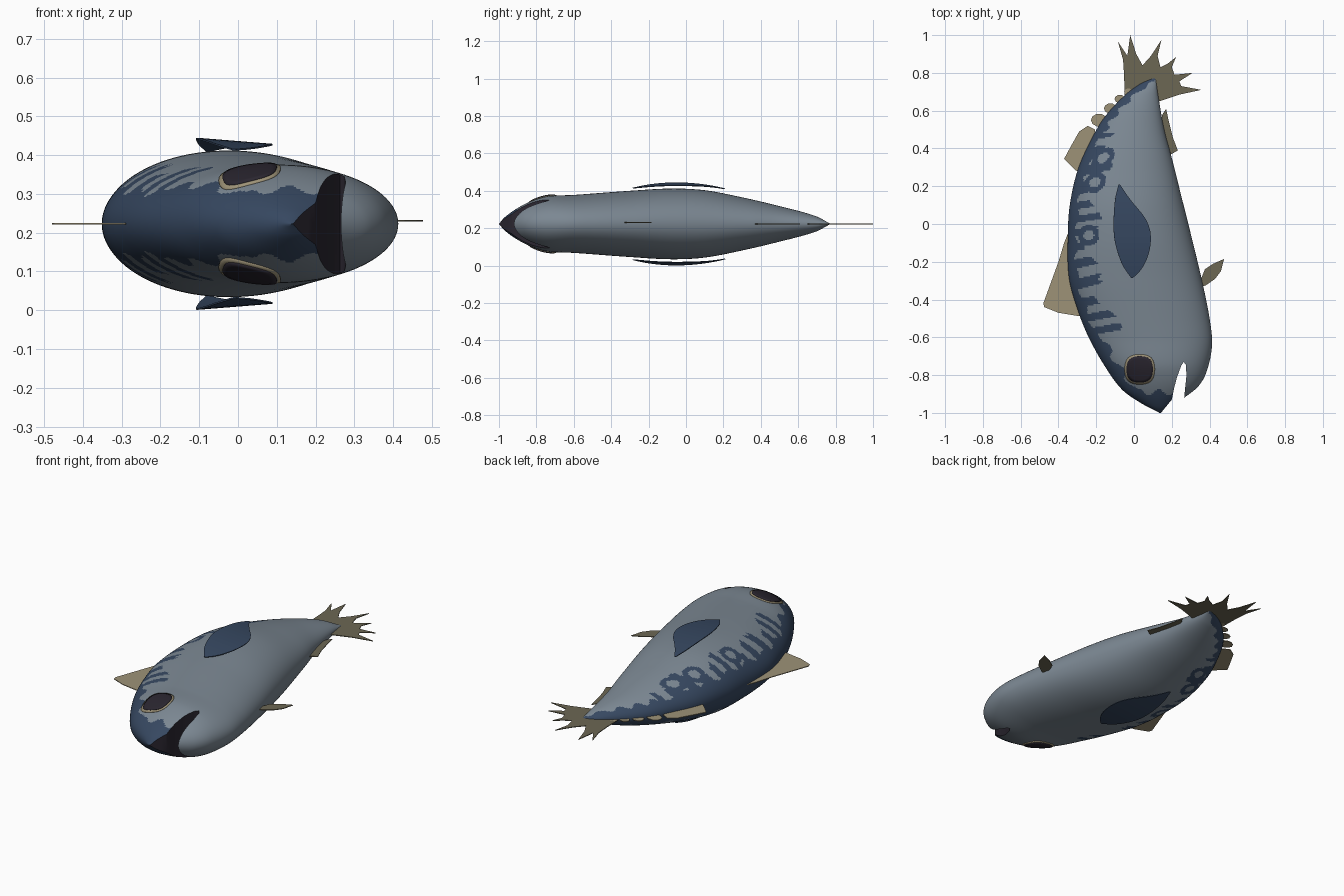
import bpy, bmesh, math

if "Cube" in bpy.data.objects:
    bpy.data.objects.remove(bpy.data.objects["Cube"])

ZC = 0.223  # mid-plane height of the fish lying on its side


def mat(name, r, g, b):
    m = bpy.data.materials.new(name)
    m.diffuse_color = (r, g, b, 1)
    m.use_nodes = True
    m.node_tree.nodes["Principled BSDF"].inputs["Base Color"].default_value = m.diffuse_color
    return m


GREY = mat("silver grey", .20, .245, .29)
NAVY = mat("navy back", .037, .064, .118)
DARK = mat("near black", .023, .019, .029)
TAN = mat("tan fin", .34, .29, .185)
OLIVE = mat("olive fin", .15, .135, .087)


def curve(pts):
    """Smooth cubic interpolation through (y, value) pairs."""
    n = len(pts)

    def slope(i):
        a, b = pts[max(i - 1, 0)], pts[min(i + 1, n - 1)]
        return (b[1] - a[1]) / (b[0] - a[0])

    def f(y):
        y = min(max(y, pts[0][0]), pts[-1][0])
        i = 0
        while i < n - 2 and y > pts[i + 1][0]:
            i += 1
        (y0, v0), (y1, v1) = pts[i], pts[i + 1]
        h = y1 - y0
        t = (y - y0) / h
        return ((2*t**3 - 3*t*t + 1) * v0 + (t**3 - 2*t*t + t) * h * slope(i)
                + (3*t*t - 2*t**3) * v1 + (t**3 - t*t) * h * slope(i + 1))
    return f


# Body outline: back edge, belly edge and half thickness along y
back = curve([(-1, .135), (-.95, .04), (-.88, -.06), (-.76, -.15), (-.6, -.24), (-.45, -.30),
              (-.28, -.345), (-.05, -.35), (.1, -.34), (.28, -.30), (.42, -.24), (.56, -.16),
              (.68, -.05), (.74, .03), (.77, .095)])
belly = curve([(-1, .145), (-.97, .19), (-.92, .265), (-.86, .34), (-.78, .385), (-.64, .413),
               (-.5, .40), (-.3, .36), (-.05, .30), (.15, .25), (.35, .20), (.5, .16),
               (.68, .128), (.77, .115)])
thick = curve([(-1, 0), (-.97, .035), (-.9, .085), (-.82, .125), (-.74, .148), (-.6, .155),
               (-.3, .177), (-.08, .189), (.1, .18), (.3, .142), (.5, .095), (.69, .043), (.77, .002)])


def surf(x, y):
    """Half height of the body at a point of the side view."""
    a, b = back(y), belly(y)
    t = (x - (a + b) / 2) / ((b - a) / 2)
    return max(thick(y), 0) * max(1 - t * t, 0) ** .5


def finish(name, bm, mats):
    me = bpy.data.meshes.new(name)
    bm.to_mesh(me)
    bm.free()
    ob = bpy.data.objects.new(name, me)
    bpy.context.collection.objects.link(ob)
    for m in mats:
        me.materials.append(m)
    return ob


def plate(name, pts, mats, z0=ZC - .002, h=.004):
    """Flat outline extruded upward."""
    bm = bmesh.new()
    f = bm.faces.new([bm.verts.new((x, y, z0)) for x, y in pts])
    r = bmesh.ops.extrude_face_region(bm, geom=[f])
    for v in r["geom"]:
        if isinstance(v, bmesh.types.BMVert):
            v.co.z += h
    bmesh.ops.recalc_face_normals(bm, faces=bm.faces)
    return finish(name, bm, mats)


# Body: closed rings lofted along y
ROWS, COLS = 240, 84
bm = bmesh.new()
rings = []
for i in range(ROWS + 1):
    y = -1 + 1.77 * i / ROWS
    c, w, h = (back(y) + belly(y)) / 2, (belly(y) - back(y)) / 2, max(thick(y), .001)
    ring = []
    for k in range(2 * COLS):
        a = math.pi * k / COLS
        ring.append(bm.verts.new((c - w * math.cos(a), y, ZC + h * math.sin(a))))
    rings.append(ring)
for p, q in zip(rings, rings[1:]):
    for k in range(2 * COLS):
        j = (k + 1) % (2 * COLS)
        bm.faces.new((p[k], p[j], q[j], q[k]))
bm.faces.new(rings[0])
bm.faces.new(rings[-1])
bmesh.ops.recalc_face_normals(bm, faces=bm.faces)
body = finish("body", bm, [GREY, NAVY, DARK])

# Mouth: wedge cut out between the jaws
mouth = plate("mouth_cutter", [(.14, -1.003), (.2, -.93), (.212, -.87), (.228, -.81), (.25, -.75),
                               (.263, -.73), (.274, -.745), (.278, -.8), (.265, -.925),
                               (.267, -1.1), (.14, -1.1)], [GREY, NAVY, DARK], ZC - .4, .8)
mouth.hide_render = True
for p in mouth.data.polygons:
    p.material_index = 2
mod = body.modifiers.new("mouth", "BOOLEAN")
mod.operation, mod.solver, mod.object = "DIFFERENCE", "EXACT", mouth
bpy.context.view_layer.objects.active = body
body.select_set(True)
bpy.ops.object.modifier_apply(modifier="mouth")
bpy.data.objects.remove(mouth)


# Navy back with wavy stripes and pale rings
def is_navy(x, y):
    d = x - back(y)
    if y < -.6:
        nose = y < -.89 + .015 * math.sin(x * 60) and x < .25
        return nose or d < .075 + .02 * math.sin(y * 55)
    if y > .48:
        return d < .05 + .015 * math.sin(y * 90)
    for cy in (-.06, .22, .35):                      # rings
        r = math.hypot(d - .11, y - cy)
        if r < .055:
            return r > .028
    stripe = math.sin(y * 2 * math.pi / .085 - 14 * d + 1.5 * math.sin(y * 11))
    reach = .13 + .045 * math.sin(y * 23 + 1) + (.03 if y < -.3 else 0)
    return d < .045 + .012 * math.sin(y * 40) or (d < reach and stripe > -.05)


for p in body.data.polygons:
    if p.material_index != 2:
        p.material_index = int(is_navy(p.center.x, p.center.y))
bpy.ops.object.shade_smooth_by_angle(angle=math.radians(40))

# Fins in the mid-plane
plate("front_dorsal_fin", [(-.33, -.03), (-.35, -.05), (-.37, -.1), (-.40, -.2), (-.44, -.31),
                           (-.48, -.42), (-.475, -.44), (-.40, -.47), (-.29, -.488), (-.27, -.4)], [TAN])
plate("rear_dorsal_fin", [(-.28, .27), (-.31, .285), (-.37, .345), (-.335, .41), (-.29, .49),
                          (-.245, .52), (-.205, .5), (-.22, .4)], [TAN])
for n, (x, y, s) in enumerate([(-.185, .55, .043), (-.125, .612, .034), (-.075, .662, .028),
                               (-.03, .70, .022)]):
    plate(f"finlet_{n + 1}", [(x + s * math.cos(a), y + .8 * s * math.sin(a))
                              for a in (k * math.pi / 5 for k in range(10))], [TAN])
plate("anal_fin", [(.13, .5), (.15, .58), (.17, .61), (.185, .54), (.205, .46), (.232, .39),
                   (.19, .365), (.15, .35)], [OLIVE])
plate("pelvic_fin", [(.345, -.335), (.38, -.325), (.43, -.29), (.46, -.25), (.477, -.185),
                     (.42, -.21), (.375, -.24), (.355, -.29)], [OLIVE], ZC + .006)
plate("tail_fin", [(-.05, .66), (-.052, .78), (-.058, .87), (-.085, .965), (-.035, .89), (-.02, 1.0),
                   (.012, .90), (.045, .84), (.09, .89), (.145, .975), (.125, .89), (.14, .83),
                   (.18, .85), (.223, .885), (.2, .83), (.215, .79), (.31, .80), (.24, .755),
                   (.25, .73), (.357, .71), (.24, .685), (.12, .645)], [OLIVE])

# Side fins: arched leaf plates, one on each flank
fin_l = curve([(-.285, -.015), (-.22, -.06), (-.1, -.1), (0, -.108), (.13, -.1), (.21, -.082)])
fin_r = curve([(-.285, -.005), (-.24, .04), (-.15, .08), (-.05, .088), (.03, .06), (.13, -.02), (.21, -.075)])
for side, s in (("upper", 1), ("lower", -1)):
    bm = bmesh.new()
    prev = None
    for i in range(17):
        y = -.285 + .495 * i / 16
        row = [bm.verts.new((x, y, ZC + s * (.222 - .08 * (x + .105) - .42 * (y + .06) ** 2)))
               for x in (fin_l(y), fin_r(y))]
        if prev:
            f = bm.faces.new((prev[0], prev[1], row[1], row[0]))
            if s < 0:
                f.normal_flip()
        prev = row
    fin = finish(f"{side}_side_fin", bm, [NAVY])
    fin.modifiers.new("thickness", "SOLIDIFY").thickness = .004

# Eyes: rounded plates that follow the head, tan rim under a dark disc
for side, s in (("upper", 1), ("lower", -1)):
    for part, rad, lift, m in (("eye_rim", .08, .004, TAN), ("eye", .07, .008, DARK)):
        bm = bmesh.new()
        N, prev = 32, None
        for j in range(6):
            ring = []
            for k in range(N):
                a = 2 * math.pi * k / N
                ca, sa = math.cos(a), math.sin(a)
                r = rad * (j + .05) / 5.05 / (ca ** 4 + sa ** 4) ** .12
                x, y = .03 + r * ca, -.77 + r * sa
                ring.append(bm.verts.new((x, y, ZC + s * (surf(x, y) + lift))))
            if prev:
                for k in range(N):
                    bm.faces.new((prev[k], ring[k], ring[(k + 1) % N], prev[(k + 1) % N]))
            else:
                bm.faces.new(ring)
            prev = ring
        if s < 0:
            bmesh.ops.reverse_faces(bm, faces=bm.faces)
        ob = finish(f"{side}_{part}", bm, [m])
        ob.data.polygons.foreach_set("use_smooth", [True] * len(ob.data.polygons))
        ob.modifiers.new("thickness", "SOLIDIFY").thickness = .006
